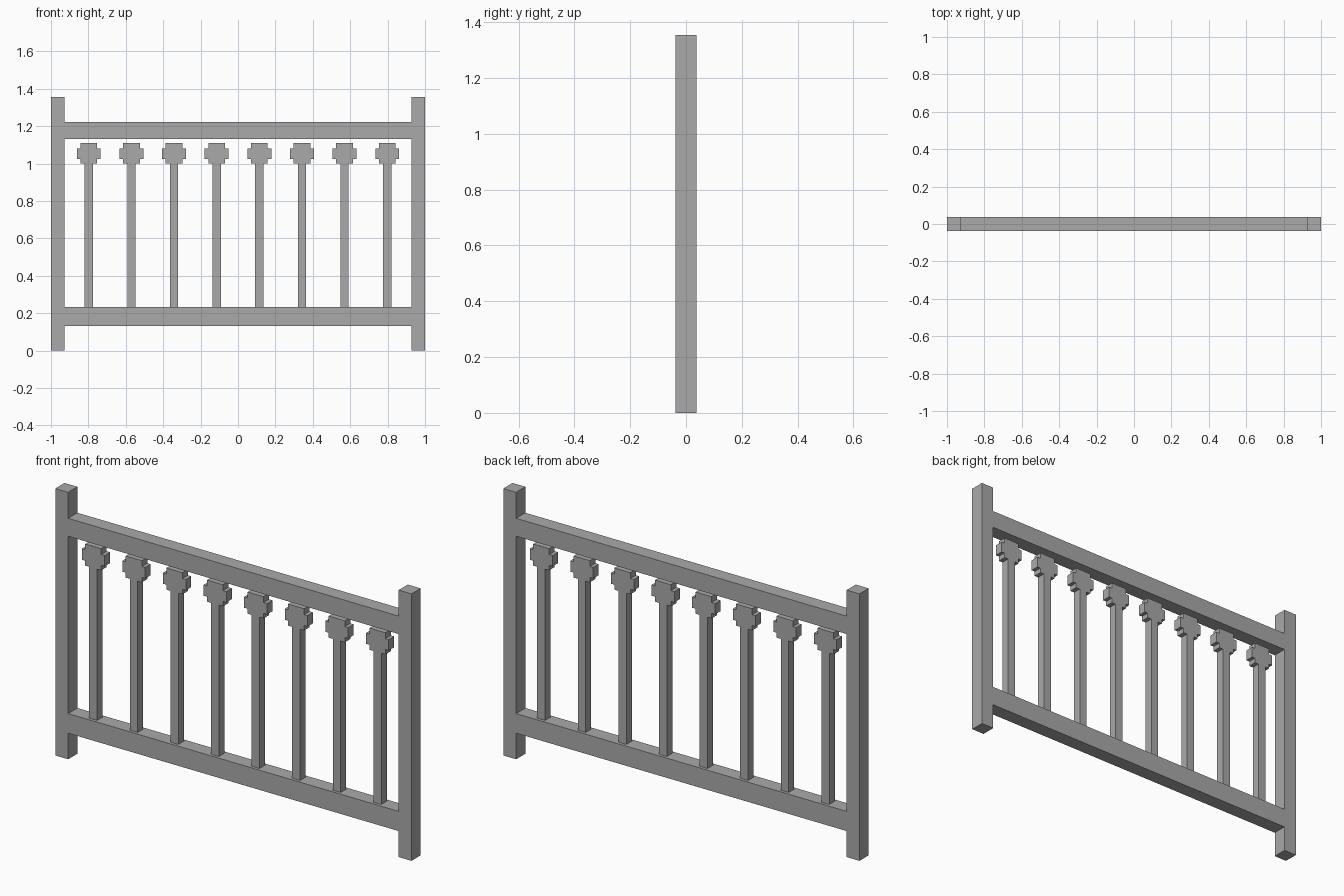
import bpy
import bmesh

cube = bpy.data.objects.get("Cube")
if cube:
    bpy.data.objects.remove(cube, do_unlink=True)

grey = bpy.data.materials.new("plain_grey")
grey.use_nodes = True
colour = (0.4, 0.4, 0.4, 1)
grey.diffuse_color = colour
grey.node_tree.nodes["Principled BSDF"].inputs["Base Color"].default_value = colour


def extrude_profile(name, points, depth, x=0):
    """Extrude an x-z outline symmetrically through y."""
    bm = bmesh.new()
    face = bm.faces.new([bm.verts.new((px, -depth / 2, pz)) for px, pz in points])
    result = bmesh.ops.extrude_face_region(bm, geom=[face])
    moved = [v for v in result["geom"] if isinstance(v, bmesh.types.BMVert)]
    bmesh.ops.translate(bm, verts=moved, vec=(0, depth, 0))
    bmesh.ops.recalc_face_normals(bm, faces=bm.faces[:])
    mesh = bpy.data.meshes.new(name)
    bm.to_mesh(mesh)
    bm.free()
    mesh.materials.append(grey)
    obj = bpy.data.objects.new(name, mesh)
    obj.location.x = x
    bpy.context.collection.objects.link(obj)
    return obj


def bar(name, x0, x1, z0, z1):
    return extrude_profile(name, [(x0, z0), (x1, z0), (x1, z1), (x0, z1)], FRAME_DEPTH)


FRAME_DEPTH = 0.074
POST_INNER = 0.928
RAIL_TOP = 0.232

# Corner posts
bar("right_post", -1, -POST_INNER, 0, 1.355)
bar("left_post", POST_INNER, 1, 0, 1.355)

# Horizontal rails
bar("bottom_rail", -POST_INNER, POST_INNER, 0.132, RAIL_TOP)
bar("top_rail", -POST_INNER, POST_INNER, 1.132, 1.223)

# Balusters with stepped heads: half outline, mirrored in x
SHAFT, NECK, HEAD = 0.022, 0.045, 0.064
half = [(SHAFT, RAIL_TOP), (SHAFT, 1.0), (NECK, 1.0), (NECK, 1.025),
        (HEAD, 1.025), (HEAD, 1.08), (NECK, 1.08), (NECK, 1.11)]
outline = half + [(-x, z) for x, z in reversed(half)]
COUNT, SPACING = 8, 0.228
for i in range(COUNT):
    extrude_profile(f"baluster_{i + 1}", outline, 2 * SHAFT,
                    (i - (COUNT - 1) / 2) * SPACING)
